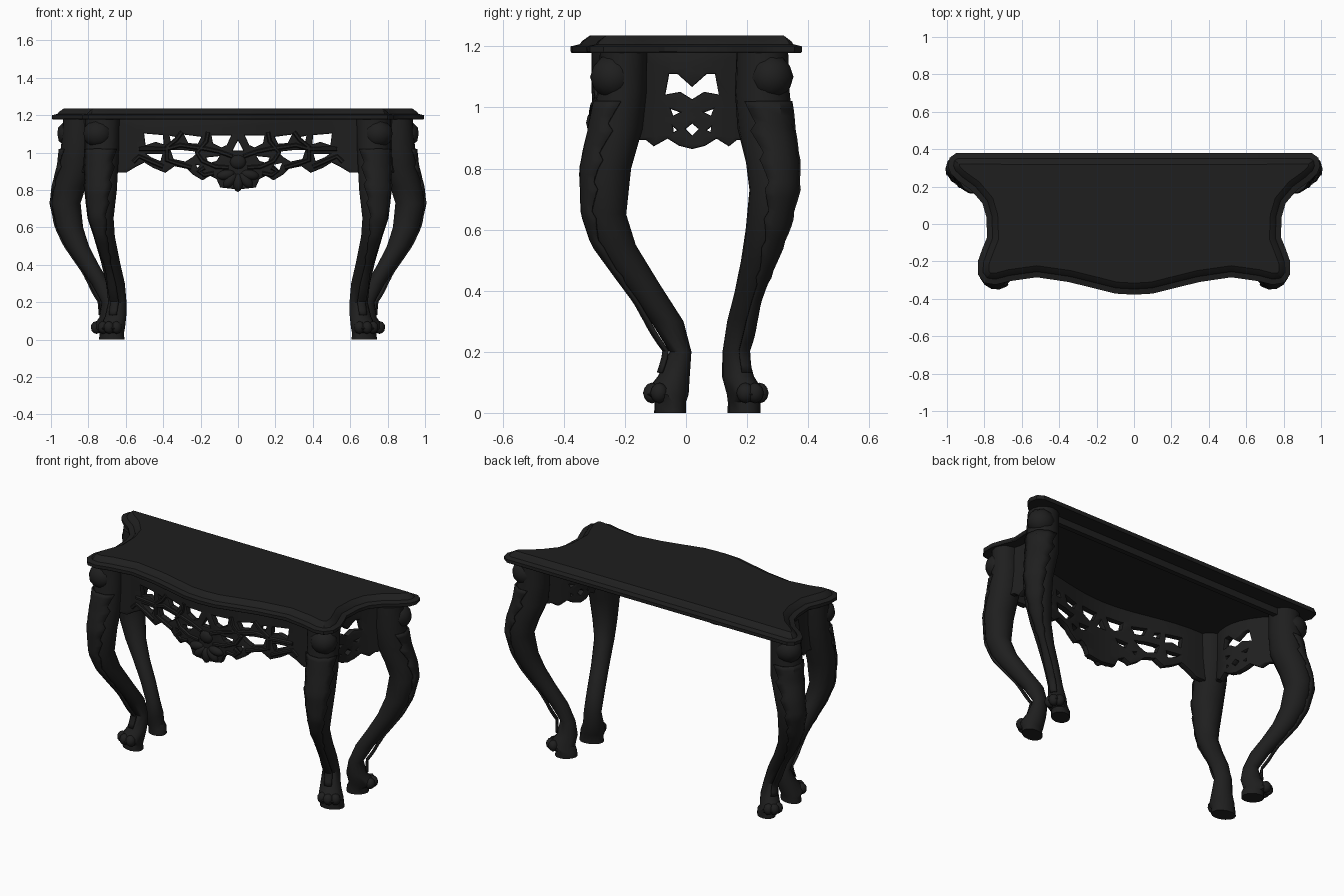
import bpy, bmesh, math
from mathutils import Vector, Matrix

if "Cube" in bpy.data.objects:
    bpy.data.objects.remove(bpy.data.objects["Cube"])

black = bpy.data.materials.new("black lacquer")
black.diffuse_color = (0.0135, 0.0135, 0.0135, 1)
black.use_nodes = True
black.node_tree.nodes["Principled BSDF"].inputs["Base Color"].default_value = black.diffuse_color


def finish(name, bm, mirror=True, angle=35):
    """Turn a bmesh into a shaded object, optionally mirrored across x."""
    bmesh.ops.remove_doubles(bm, verts=bm.verts, dist=1e-4)
    bmesh.ops.recalc_face_normals(bm, faces=bm.faces)
    me = bpy.data.meshes.new(name)
    bm.to_mesh(me)
    bm.free()
    me.materials.clear()
    me.materials.append(black)
    me.shade_smooth()
    me.set_sharp_from_angle(angle=math.radians(angle))
    ob = bpy.data.objects.new(name, me)
    bpy.context.collection.objects.link(ob)
    if mirror:
        m = ob.modifiers.new("mirror", 'MIRROR')
        m.use_mirror_merge = False
    return ob


def skin(bm, rings, closed=True, caps=True):
    rows = [[bm.verts.new(p) for p in r] for r in rings]
    n = len(rows[0])
    for a, b in zip(rows, rows[1:]):
        for i in range(n if closed else n - 1):
            j = (i + 1) % n
            bm.faces.new((a[i], a[j], b[j], b[i]))
    if caps:
        bm.faces.new(rows[0])
        bm.faces.new(rows[-1])


def ball(bm, c, r, rot=Matrix()):
    bmesh.ops.create_icosphere(bm, subdivisions=2, radius=1,
        matrix=Matrix.Translation(c) @ rot @ Matrix.Diagonal((*r, 1)))


# Table top: wavy outline with a stepped moulding
half = [(0, -.378), (.1, -.372), (.2, -.347), (.35, -.31), (.52, -.285), (.66, -.305),
        (.74, -.325), (.8, -.315), (.835, -.27), (.835, -.2), (.81, -.13), (.785, -.07),
        (.79, .04), (.81, .11), (.87, .18), (.94, .23), (.98, .27), (.995, .31),
        (.985, .355), (.95, .38), (.5, .38), (0, .38)]
outline = [Vector(p) for p in half + [(-x, y) for x, y in half[-2:0:-1]]]


def inset(d):
    out = []
    n = len(outline)
    for i, p in enumerate(outline):
        e1 = (p - outline[i - 1]).normalized()
        e2 = (outline[(i + 1) % n] - p).normalized()
        t = (e1 + e2).normalized()
        out.append(p + Vector((-t.y, t.x)) * d)
    return out


bm = bmesh.new()
skin(bm, [[(p.x, p.y, z) for p in inset(d)] for d, z in
          ((.004, 1.178), (0, 1.184), (0, 1.2), (.03, 1.207), (.037, 1.217), (.062, 1.235))])
finish("table_top", bm, mirror=False, angle=25)

# Rail under the back edge, between the back legs
bm = bmesh.new()
bmesh.ops.create_cube(bm, size=1, matrix=Matrix.Translation((0, .27, 1.16)) @ Matrix.Diagonal((1.6, .03, .045, 1)))
finish("back_rail", bm, mirror=False)

# Cabriole legs: rows of z, x, y, half depth (outward), half width
front_rows = [(1.18, .725, -.205, .075, .095), (1.05, .725, -.21, .08, .09),
              (.93, .73, -.228, .086, .09), (.8, .735, -.26, .08, .088),
              (.65, .735, -.265, .07, .07), (.55, .715, -.232, .07, .056),
              (.42, .683, -.145, .062, .05), (.3, .655, -.062, .055, .05),
              (.2, .645, -.018, .034, .05), (.12, .655, -.04, .052, .058),
              (.06, .675, -.065, .075, .07), (.035, .675, -.052, .05, .066),
              (0, .675, -.052, .05, .07)]
back_rows = [(1.18, .85, .25, .085, .085), (1.05, .855, .25, .09, .09),
             (.93, .865, .26, .095, .09), (.82, .9, .282, .088, .085),
             (.73, .92, .288, .078, .082), (.6, .9, .267, .072, .072),
             (.5, .86, .24, .066, .057), (.4, .8, .21, .058, .046),
             (.3, .735, .18, .052, .042), (.2, .688, .16, .042, .04),
             (.12, .685, .17, .058, .05), (.06, .71, .197, .08, .055),
             (.035, .678, .19, .06, .05), (0, .678, .19, .062, .05)]


def surface(row, d, a, grow=0):
    z, x, y, dep, wid = row
    s = Vector((-d.y, d.x))
    p = Vector((x, y)) + d * ((dep + grow) * math.cos(a)) + s * ((wid + grow) * math.sin(a))
    return (p.x, p.y, z)


def row_at(rows, z):
    for a, b in zip(rows, rows[1:]):
        if a[0] >= z >= b[0]:
            t = (a[0] - z) / (a[0] - b[0])
            return tuple(u + (v - u) * t for u, v in zip(a, b))


for name, rows, d, knob in (
        ("front", front_rows, Vector((.3, -.954)), (.75, -.24, 1.1)),
        ("back", back_rows, Vector((.85, .53)), (.89, .278, 1.1))):
    bm = bmesh.new()
    skin(bm, [[surface(r, d, math.tau * k / 14) for k in range(14)] for r in rows])
    finish(name + "_leg", bm)

    # Scroll knob below the top
    bm = bmesh.new()
    ball(bm, knob, (.08, .074, .075))
    finish(name + "_leg_knob", bm)

    # Jagged leaf over the knee, narrowing to a thin vine that bridges the ankle
    bm = bmesh.new()
    strips = []
    for k in range(38):
        z = 1.02 - k * .024
        w = (1.25 - k * .03) * (1 - .22 * (k % 4) / 3)
        if k > 24:
            w = .35
        g = .004 + .016 * math.sin(math.pi * min(max((.36 - z) / .22, 0), 1))
        strips.append([surface(row_at(rows, z), d, w * s, g + .004 * (1 - abs(s)))
                       for s in (-1, -.5, 0, .5, 1)])
    skin(bm, strips, closed=False, caps=False)
    leaf = finish(name + "_leg_leaf", bm)
    sol = leaf.modifiers.new("thickness", 'SOLIDIFY')
    sol.thickness = .008
    sol.offset = 0

    # Toes
    bm = bmesh.new()
    foot = rows[-3]
    for a in (-.75, 0, .75):
        p = surface((.065, *foot[1:3], foot[3] - .026, foot[4] - .014), d, a)
        ball(bm, p, (.029, .029, .034))
    finish(name + "_leg_toes", bm)


def front_y(x):
    return -.205 - .085 * math.cos(min(abs(x) / .6, 1) * math.pi / 2) ** 2


def side_x(y):
    return .71 + .2 * y + 2 * y * y


def curve_mesh(loops, place, fill, extrude, bevel):
    """Poly curves -> bmesh, sliced into columns, each point bent into place."""
    cu = bpy.data.curves.new("temp", 'CURVE')
    cu.dimensions = '2D' if fill else '3D'
    if fill:
        cu.fill_mode = 'BOTH'
    cu.extrude, cu.bevel_depth, cu.bevel_resolution = extrude, bevel, 1
    cu.use_fill_caps = not fill
    for pts in loops:
        sp = cu.splines.new('POLY')
        sp.points.add(len(pts) - 1)
        for q, p in zip(sp.points, pts):
            q.co = (p[0], p[1], 0, 1)
        sp.use_cyclic_u = fill
    ob = bpy.data.objects.new("temp", cu)
    bpy.context.collection.objects.link(ob)
    bpy.context.view_layer.update()
    me = bpy.data.meshes.new_from_object(ob.evaluated_get(bpy.context.evaluated_depsgraph_get()))
    bpy.data.objects.remove(ob)
    bm = bmesh.new()
    bm.from_mesh(me)
    bmesh.ops.remove_doubles(bm, verts=bm.verts, dist=1e-4)
    if fill:
        for k in range(-13, 14):
            bmesh.ops.bisect_plane(bm, geom=bm.verts[:] + bm.edges[:] + bm.faces[:], dist=1e-5,
                                   plane_co=(k * .05 + .003, 0, 0), plane_no=(1, 0, 0))
        bmesh.ops.triangulate(bm, faces=bm.faces[:])
    for v in bm.verts:
        v.co = place(*v.co)
    return bm


def flip(pts, c=0):
    return [(2 * c - x, z) for x, z in reversed(pts)]


# Front apron: pierced panel following the front curve
edge = [(.09, .82), (.11, .865), (.15, .885), (.19, .86), (.24, .89), (.27, .92), (.34, .935),
        (.39, .9), (.45, .925), (.5, .955), (.55, .93), (.6, .9), (.66, .9), (.66, 1.18)]
panel = [(0, .81)] + edge + flip(edge)
holes = [[(.025, 1.1), (.15, 1.1), (.14, 1.045), (.09, 1.02), (.055, 1.035)],
         [(.185, 1.09), (.3, 1.105), (.27, 1.045), (.21, 1.04)],
         [(.33, 1.09), (.375, 1.1), (.365, 1.05), (.32, 1.055)],
         [(.395, 1.1), (.51, 1.11), (.5, 1.03), (.44, 1.05), (.39, 1.035)],
         [(.2, 1.01), (.29, 1.02), (.37, 1.02), (.35, .96), (.28, .945), (.24, .97)],
         [(.085, .99), (.18, .98), (.16, .935), (.11, .95)],
         [(.395, 1.0), (.51, 1.0), (.47, .97), (.41, .945)],
         [(.19, .935), (.235, .945), (.22, .905)]]
loops = [panel, [(-.04, 1.005), (.04, 1.005), (0, 1.08)]] + holes + [flip(h) for h in holes]
finish("front_apron", curve_mesh(loops, lambda x, y, z: (x, front_y(x) - z, y), True, .012, .007),
       mirror=False)

# Carved scrolls standing out from the front apron
scrolls = [[(.03, .98), (.1, 1.005), (.17, 1.02), (.24, 1.03), (.31, 1.04), (.38, 1.02), (.44, 1.02), (.53, 1.02)],
           [(.05, .92), (.12, .925), (.19, .955), (.22, 1.0), (.17, 1.06), (.16, 1.11)],
           [(.25, .92), (.32, .94), (.38, .96), (.38, 1.03), (.33, 1.07), (.3, 1.11)],
           [(.4, .925), (.47, .955), (.53, .98), (.56, .95)],
           [(.13, .89), (.18, .88), (.21, .9), (.18, .92)]]
finish("front_scrolls", curve_mesh(scrolls, lambda x, y, z: (x, front_y(x) - .018 - z, y), False, 0, .012))

# Shell at the middle of the front apron
bm = bmesh.new()
for a in (-80, -40, 0, 40, 80):
    r = math.radians(a)
    ball(bm, (.065 * math.sin(r), front_y(0) - .012, .89 - .05 * math.cos(r)),
         (.028, .028, .05), Matrix.Rotation(-r, 4, 'Y'))
ball(bm, (0, front_y(0) - .012, .95), (.045, .025, .04))
finish("front_shell", bm, mirror=False)

# Side aprons: narrower pierced panels between front and back legs
side = [(-.18, 1.18), (-.18, .9), (-.13, .9), (-.105, .88), (-.06, .905), (-.02, .88), (.02, .87),
        (.06, .88), (.1, .905), (.14, .88), (.165, .9), (.22, .9), (.22, 1.18)]
small = [[(-.06, 1.005), (-.005, .985), (-.045, .965)], [(-.05, .95), (-.018, .925), (-.045, .91)]]
loops = [side, [(-.06, 1.115), (-.025, 1.115), (.02, 1.075), (.065, 1.115), (.1, 1.115), (.115, 1.035),
                (.06, 1.045), (.02, 1.02), (-.02, 1.045), (-.075, 1.035)],
         [(-.01, .93), (.02, .9), (.05, .93), (.02, .955)]] + small + [flip(h, .02) for h in small]
finish("side_aprons", curve_mesh(loops, lambda x, y, z: (side_x(x) + z, x, y), True, .012, .006))
